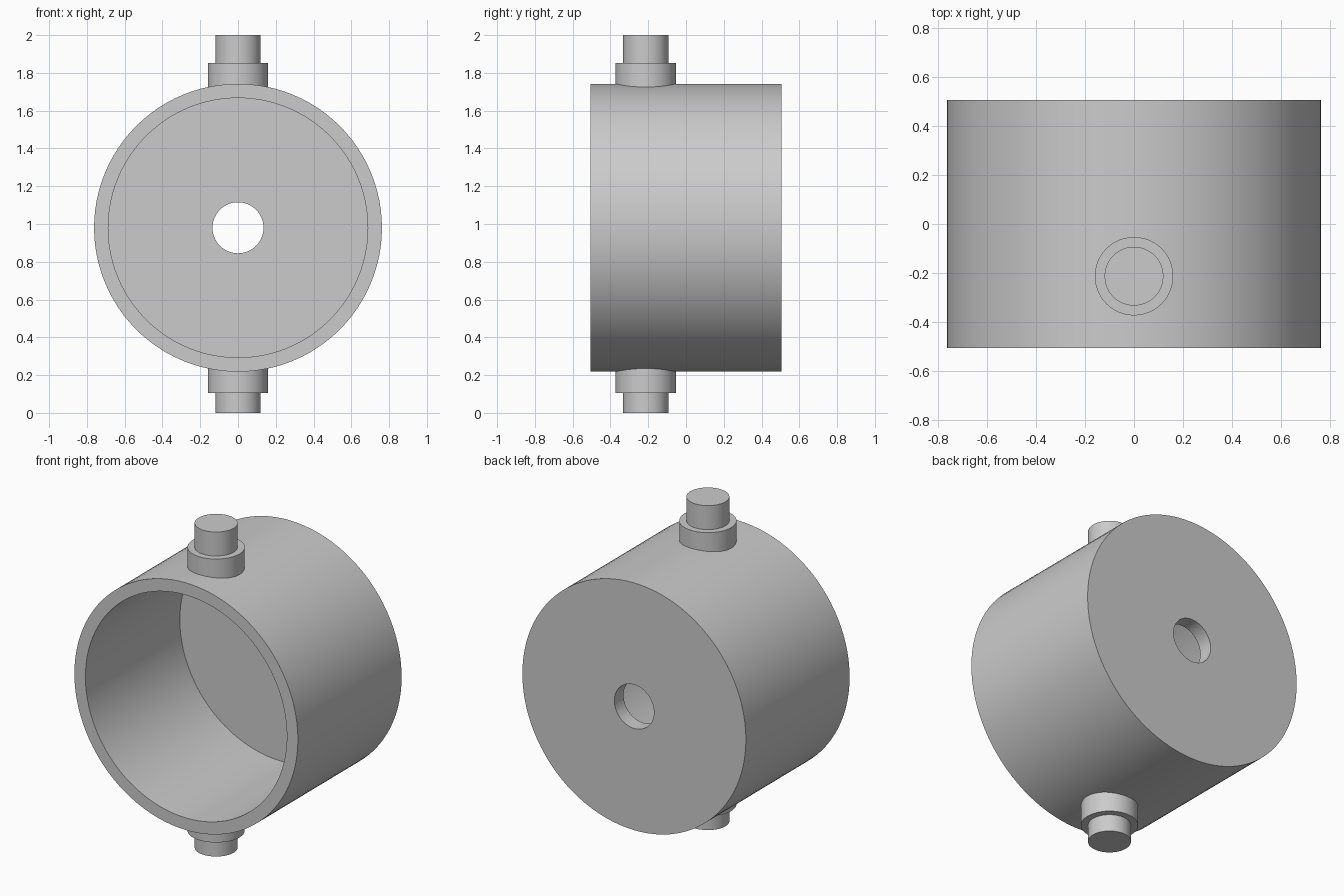
import bpy, bmesh, math
from mathutils import Vector

cube = bpy.data.objects.get("Cube")
if cube:
    bpy.data.objects.remove(cube, do_unlink=True)

# Single grey material
GREY = (0.6, 0.6, 0.6, 1.0)
grey = bpy.data.materials.new("plain grey")
grey.use_nodes = True
grey.diffuse_color = GREY
grey.node_tree.nodes["Principled BSDF"].inputs["Base Color"].default_value = GREY

AXIS_Z = 0.98       # height of the drum axis
PIN_Y = -0.213      # position of the pivots along the drum


def lathe(name, points, origin, axis, radial, steps, closed):
    """Revolve (radius, distance along axis) points around an axis."""
    axis, radial = Vector(axis), Vector(radial)
    bm = bmesh.new()
    verts = [bm.verts.new(radial * r + axis * d) for r, d in points]
    edges = [bm.edges.new(pair) for pair in zip(verts, verts[1:])]
    if closed:
        edges.append(bm.edges.new((verts[-1], verts[0])))
    bmesh.ops.spin(bm, geom=verts + edges, cent=(0, 0, 0), axis=axis,
                   angle=math.tau, steps=steps, use_duplicate=False)
    bmesh.ops.remove_doubles(bm, verts=bm.verts[:], dist=1e-4)
    bmesh.ops.recalc_face_normals(bm, faces=bm.faces[:])
    mesh = bpy.data.meshes.new(name)
    bm.to_mesh(mesh)
    bm.free()
    mesh.materials.append(grey)
    obj = bpy.data.objects.new(name, mesh)
    obj.location = origin
    bpy.context.collection.objects.link(obj)
    bpy.ops.object.select_all(action="DESELECT")
    obj.select_set(True)
    bpy.context.view_layer.objects.active = obj
    bpy.ops.object.shade_smooth_by_angle(angle=math.radians(30))
    return obj


# Open-fronted drum with a bored back wall
OUTER, INNER, BORE = 0.762, 0.687, 0.135
FRONT, BACK, FLOOR = -0.505, 0.505, 0.415
lathe("drum", [(BORE, BACK), (OUTER, BACK), (OUTER, FRONT),
               (INNER, FRONT), (INNER, FLOOR), (BORE, FLOOR)],
      (0, 0, AXIS_Z), (0, 1, 0), (1, 0, 0), 96, True)

# Stepped pivots above and below, rooted in the drum wall
ROOT, COLLAR_R, PIN_R = 0.72, 0.16, 0.12
for name, side, shoulder, tip in (("top_pivot", 1, 0.872, 1.02),
                                  ("bottom_pivot", -1, 0.875, 0.98)):
    lathe(name, [(0, ROOT), (COLLAR_R, ROOT), (COLLAR_R, shoulder),
                 (PIN_R, shoulder), (PIN_R, tip), (0, tip)],
          (0, PIN_Y, AXIS_Z), (0, 0, side), (1, 0, 0), 48, False)
